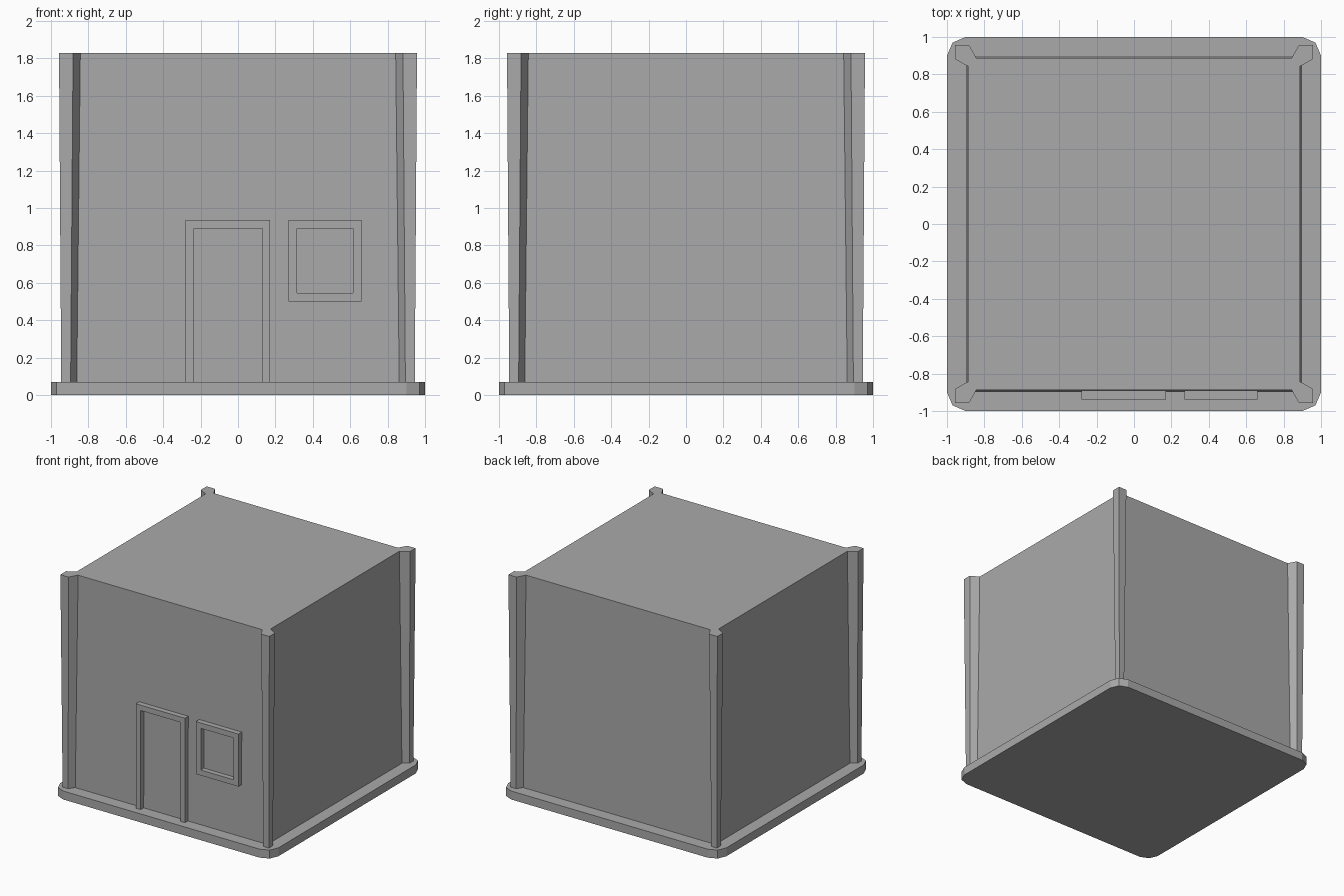
import bpy
import bmesh

cube = bpy.data.objects.get("Cube")
if cube:
    bpy.data.objects.remove(cube, do_unlink=True)

grey = bpy.data.materials.new("plain grey")
grey.use_nodes = True
COLOUR = (0.4, 0.4, 0.4, 1)
grey.diffuse_color = COLOUR
grey.node_tree.nodes["Principled BSDF"].inputs["Base Color"].default_value = COLOUR

BASE_TOP, ROOF = 0.07, 1.83


def loft(name, lower, upper, z0, z1):
    """Join two matching outlines into a closed solid."""
    bm = bmesh.new()
    a = [bm.verts.new((x, y, z0)) for x, y in lower]
    b = [bm.verts.new((x, y, z1)) for x, y in upper]
    bm.faces.new(a)
    bm.faces.new(b)
    for i in range(len(a)):
        j = (i + 1) % len(a)
        bm.faces.new((a[i], a[j], b[j], b[i]))
    return finish(name, bm)


def finish(name, bm):
    bmesh.ops.recalc_face_normals(bm, faces=bm.faces)
    mesh = bpy.data.meshes.new(name)
    bm.to_mesh(mesh)
    bm.free()
    mesh.materials.append(grey)
    obj = bpy.data.objects.new(name, mesh)
    bpy.context.collection.objects.link(obj)
    return obj


def square(r):
    return [(-r, -r), (r, -r), (r, r), (-r, r)]


def frame(name, outline, y0, y1):
    """Extrude an outline drawn in x and z along y."""
    bm = bmesh.new()
    face = bm.faces.new([bm.verts.new((x, y0, z)) for x, z in outline])
    out = bmesh.ops.extrude_face_region(bm, geom=[face])["geom"]
    verts = [v for v in out if isinstance(v, bmesh.types.BMVert)]
    bmesh.ops.translate(bm, vec=(0, y1 - y0, 0), verts=verts)
    return finish(name, bm)


# Floor slab with rounded corners
corner = [(1, 0.9), (0.97, 0.97), (0.9, 1)]
slab = []
for sx, sy in ((1, 1), (-1, 1), (-1, -1), (1, -1)):
    pts = [(x * sx, y * sy) for x, y in corner]
    slab += pts if sx * sy > 0 else pts[::-1]
loft("floor_slab", slab, slab, 0, BASE_TOP)

# Slightly tapering walls with a flat roof
loft("walls", square(0.898), square(0.888), BASE_TOP, ROOF)


# Corner pillars that flare upwards
def pillar_section(outer, edge, inner, wall):
    return [(outer, outer), (edge, outer), (inner, wall),
            (inner, inner), (wall, inner), (outer, edge)]


low = pillar_section(0.945, 0.895, 0.862, 0.898)
high = pillar_section(0.957, 0.882, 0.843, 0.888)
for end, sy in (("front", -1), ("back", 1)):
    for side, sx in (("right", -1), ("left", 1)):
        lower, upper = ([(x * sx, y * sy) for x, y in s] for s in (low, high))
        loft(f"{end}_{side}_pillar", lower, upper, BASE_TOP, ROOF)

# Door surround, open at the floor
frame("door_frame",
      [(-0.28, BASE_TOP), (-0.28, 0.935), (0.17, 0.935), (0.17, BASE_TOP),
       (0.13, BASE_TOP), (0.13, 0.89), (-0.235, 0.89), (-0.235, BASE_TOP)],
      -0.885, -0.937)

# Window surround from four bars
X0, X1, Z0, Z1, W = 0.27, 0.66, 0.5, 0.935, 0.045
bm = bmesh.new()
rings = []
for y in (-0.885, -0.937):
    for m in (0, W):
        rings.append([bm.verts.new((x, y, z)) for x, z in (
            (X0 + m, Z0 + m), (X1 - m, Z0 + m), (X1 - m, Z1 - m), (X0 + m, Z1 - m))])
back_out, back_in, front_out, front_in = rings
for p, q in ((back_out, back_in), (front_out, front_in),
             (back_out, front_out), (back_in, front_in)):
    for i in range(4):
        j = (i + 1) % 4
        bm.faces.new((p[i], p[j], q[j], q[i]))
finish("window_frame", bm)
